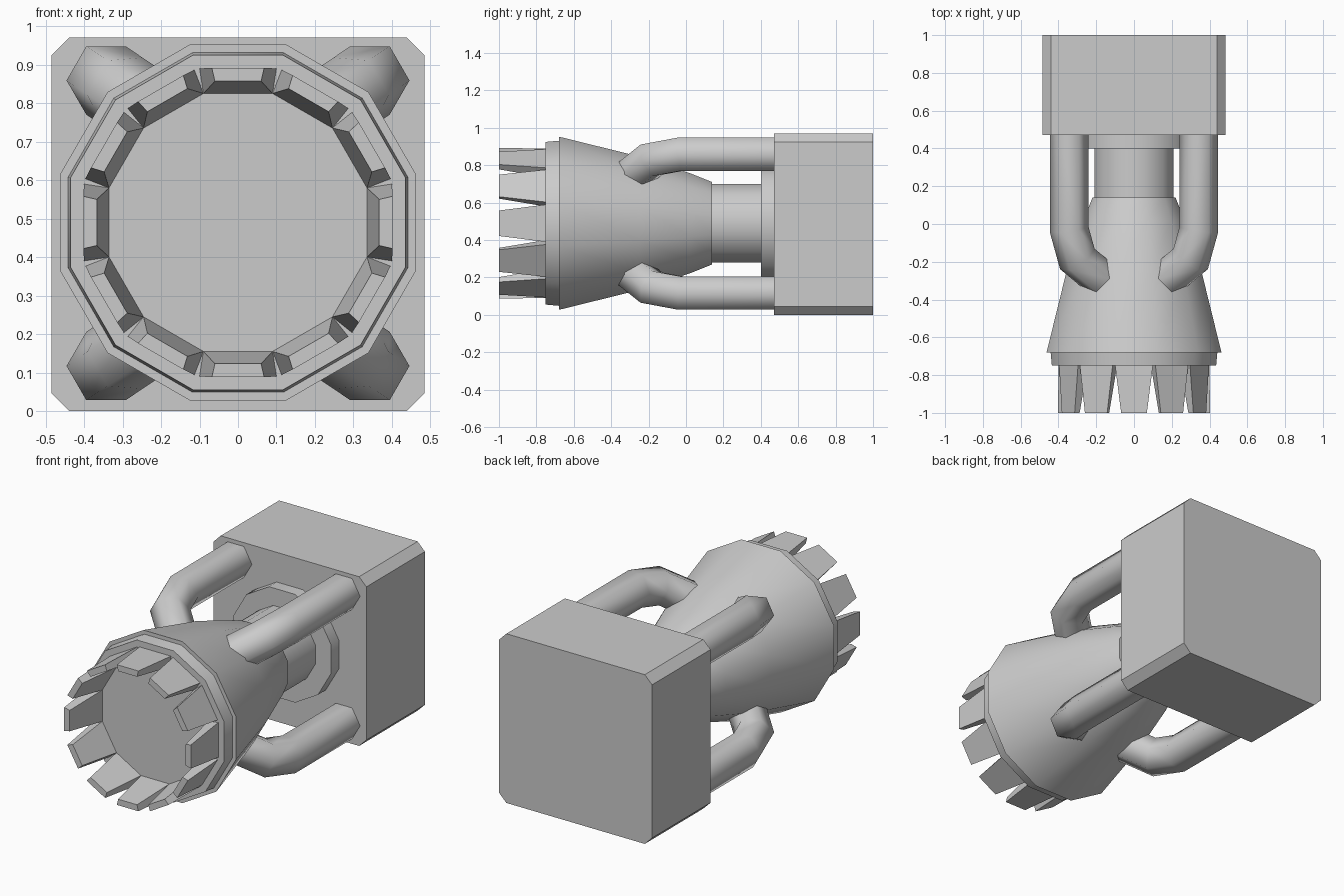
import bpy, bmesh, math
from mathutils import Vector

if "Cube" in bpy.data.objects:
    bpy.data.objects.remove(bpy.data.objects["Cube"])

AXIS_Z = 0.49
SIDES = 12
COS = math.cos(math.pi / SIDES)


def finish(name, bm, smooth=None):
    bmesh.ops.recalc_face_normals(bm, faces=bm.faces[:])
    me = bpy.data.meshes.new(name)
    bm.to_mesh(me)
    bm.free()
    ob = bpy.data.objects.new(name, me)
    bpy.context.collection.objects.link(ob)
    if smooth:
        for p in me.polygons:
            p.use_smooth = True
        me.set_sharp_from_angle(angle=math.radians(smooth))
    return ob


def skin(bm, rings):
    """Bridge successive rings of points and cap both ends."""
    vs = [[bm.verts.new(p) for p in r] for r in rings]
    n = len(vs[0])
    for a, b in zip(vs, vs[1:]):
        for i in range(n):
            j = (i + 1) % n
            bm.faces.new((a[i], a[j], b[j], b[i]))
    bm.faces.new(vs[0])
    bm.faces.new(vs[-1])


def lathe(name, profile):
    """Twelve-sided turned part along y; profile = (y, flat-to-centre radius)."""
    bm = bmesh.new()
    rings = []
    for y, r in profile:
        ang = [2 * math.pi * (i + 0.5) / SIDES for i in range(SIDES)]
        rings.append([(r / COS * math.sin(a), y, AXIS_Z + r / COS * math.cos(a)) for a in ang])
    skin(bm, rings)
    return finish(name, bm, 35)


# Rear block with four chamfered long edges
w, h, c = 0.485, 0.97, 0.046
outline = [(w - c, 0), (w, c), (w, h - c), (w - c, h),
           (c - w, h), (-w, h - c), (-w, c), (c - w, 0)]
bm = bmesh.new()
skin(bm, [[(x, y, z) for x, z in outline] for y in (0.47, 1.0)])
finish("rear_block", bm)

# Turned parts along the axis
lathe("mount_flange", [(0.40, 0.31), (0.48, 0.31)])
lathe("neck", [(0.12, 0.21), (0.41, 0.21)])
lathe("nozzle_bell", [(-0.68, 0.463), (-0.25, 0.357), (0.02, 0.268), (0.14, 0.22)])
lathe("nozzle_rim", [(-0.75, 0.435), (-0.67, 0.442)])

# Twelve tapered petals around the mouth
bm = bmesh.new()
base = [(-0.10, 0.40), (0.10, 0.40), (0.09, 0.335), (-0.09, 0.335)]
tip = [(-0.068, 0.402), (0.068, 0.402), (0.06, 0.367), (-0.06, 0.367)]
for k in range(SIDES):
    a = 2 * math.pi * k / SIDES
    ca, sa = math.cos(a), math.sin(a)
    skin(bm, [[(t * ca + r * sa, y, AXIS_Z - t * sa + r * ca) for t, r in sec]
              for y, sec in ((-0.749, base), (-1.0, tip))])
finish("mouth_petals", bm)

# Four six-sided bent pipes from block to bell
path = [Vector(p) for p in ((0.343, 0.48, 0.371), (0.343, -0.03, 0.371),
                            (0.30, -0.185, 0.342), (0.18, -0.285, 0.262))]
dirs = [(b - a).normalized() for a, b in zip(path, path[1:])]
R = 0.1025
first = [path[0] + Vector((R * math.cos(i * math.pi / 3), 0, R * math.sin(i * math.pi / 3)))
         for i in range(6)]
rings = [first]
for i in range(1, len(path)):
    d = dirs[i - 1]
    n = (d + dirs[min(i, len(dirs) - 1)]).normalized()
    # slide the previous ring along the segment onto the mitre plane
    rings.append([p + d * ((path[i] - p).dot(n) / d.dot(n)) for p in rings[-1]])
for sx, side in ((1, "right"), (-1, "left")):
    for sz, level in ((1, "upper"), (-1, "lower")):
        bm = bmesh.new()
        skin(bm, [[(sx * p.x, p.y, AXIS_Z - 0.002 + sz * p.z) for p in r] for r in rings])
        finish(f"{level}_{side}_pipe", bm, 65)
